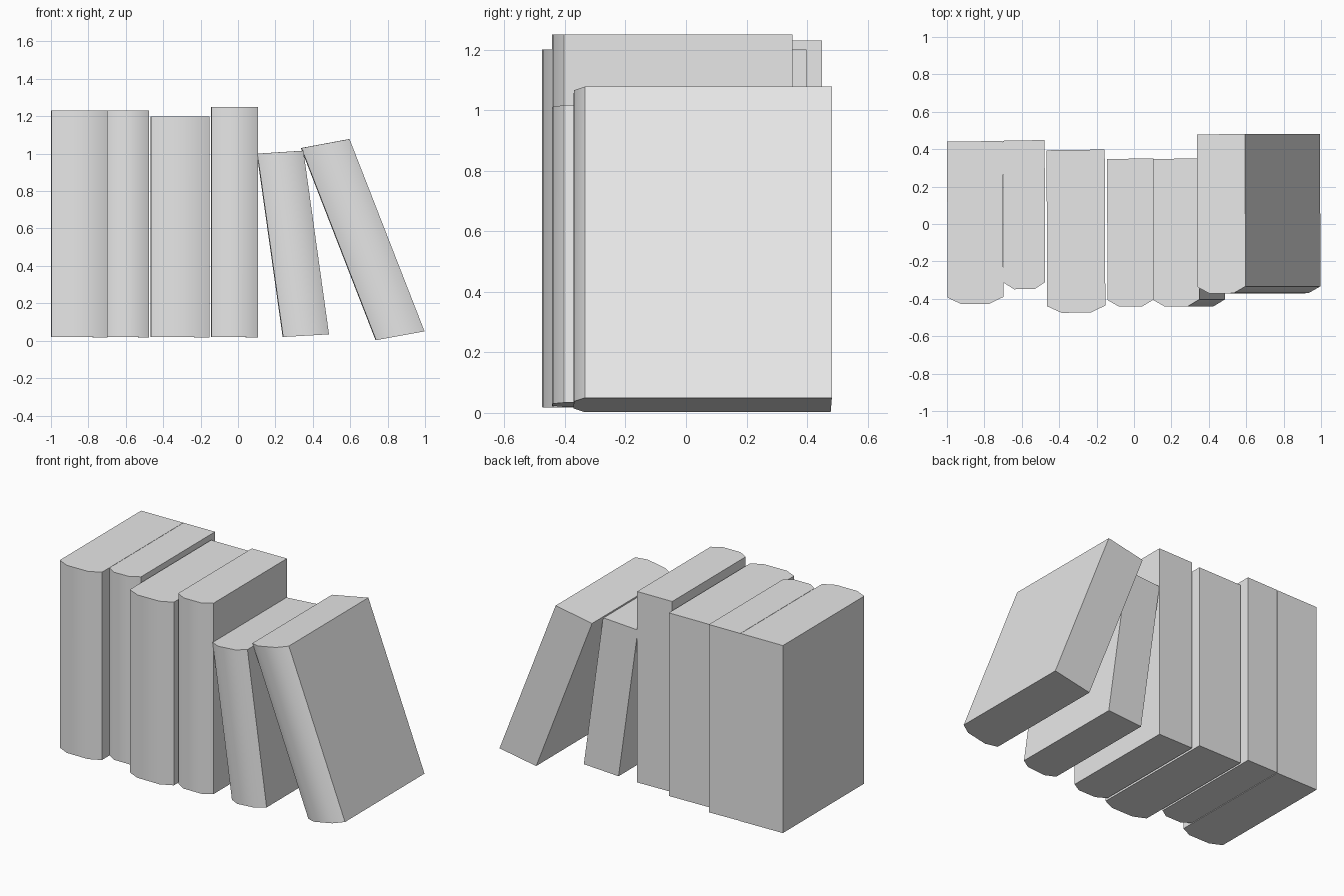
import bpy
import bmesh
from math import radians

cube = bpy.data.objects.get("Cube")
if cube:
    bpy.data.objects.remove(cube, do_unlink=True)

# One plain grey for every book
grey = bpy.data.materials.new("light_grey")
grey.use_nodes = True
colour = (0.8, 0.8, 0.8, 1.0)
grey.diffuse_color = colour
grey.node_tree.nodes["Principled BSDF"].inputs["Base Color"].default_value = colour


def make_book(name, bottom, top, front, back, bulge=0.036, yaw=0.004):
    """Loft a book outline with a rounded spine between two thickness edges.

    bottom and top each hold the left and right corner as (x, z)."""
    shoulder = front + bulge
    # Outline: fraction across the thickness, depth
    outline = [(0, shoulder), (0.25, front), (0.75, front),
               (1, shoulder), (1, back), (0, back)]
    bm = bmesh.new()
    rings = []
    for (x0, z0), (x1, z1) in (bottom, top):
        rings.append([bm.verts.new((x0 + (x1 - x0) * t - yaw * y, y + yaw * t,
                                    z0 + (z1 - z0) * t)) for t, y in outline])
    low, high = rings
    bm.faces.new(low[::-1])
    bm.faces.new(high)
    for i in range(len(outline)):
        j = (i + 1) % len(outline)
        bm.faces.new((low[i], low[j], high[j], high[i]))
    bmesh.ops.recalc_face_normals(bm, faces=bm.faces)
    mesh = bpy.data.meshes.new(name)
    bm.to_mesh(mesh)
    bm.free()
    mesh.materials.append(grey)
    book = bpy.data.objects.new(name, mesh)
    bpy.context.collection.objects.link(book)

    # Smooth the spine while keeping cover edges crisp
    bpy.ops.object.select_all(action="DESELECT")
    book.select_set(True)
    bpy.context.view_layer.objects.active = book
    bpy.ops.object.shade_smooth_by_angle(angle=radians(40))


# Upright books: name, left, right, height, front, back
upright = [
    ("far_right_book", -0.998, -0.70, 1.23, -0.43, 0.44),
    ("slim_book", -0.698, -0.476, 1.23, -0.35, 0.445),
    ("deep_book", -0.466, -0.155, 1.20, -0.476, 0.394),
    ("tall_book", -0.143, 0.105, 1.25, -0.443, 0.347),
]
for name, left, right, height, front, back in upright:
    make_book(name, ((left, 0.02), (right, 0.018)),
              ((left, height), (right, height)), front, back)

# Leaning books
make_book("small_leaning_book", ((0.24, 0.02), (0.485, 0.034)),
          ((0.102, 1.0), (0.348, 1.016)), -0.443, 0.347)
make_book("large_leaning_book", ((0.737, 0.003), (0.996, 0.05)),
          ((0.338, 1.03), (0.595, 1.078)), -0.373, 0.478)
